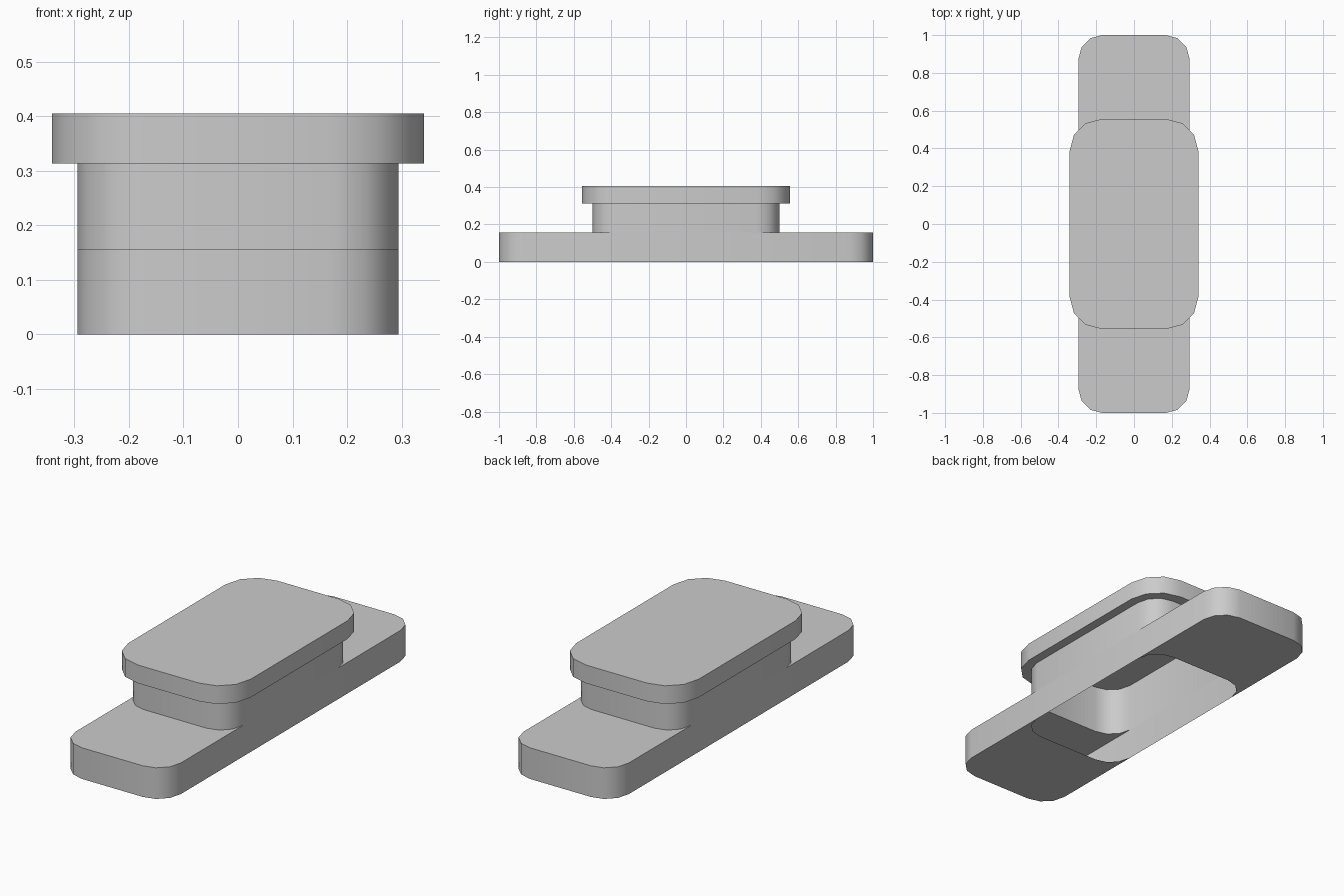
import bpy, bmesh, math

cube = bpy.data.objects.get("Cube")
if cube:
    bpy.data.objects.remove(cube)

grey = bpy.data.materials.new("plain_grey")
grey.use_nodes = True
colour = (0.6, 0.6, 0.6, 1)
grey.diffuse_color = colour
grey.node_tree.nodes["Principled BSDF"].inputs["Base Color"].default_value = colour

SEGMENTS = 3                      # facets in each rounded corner
HALF = 2 * (SEGMENTS + 1)         # outline points on one end
Z_BASE, Z_CAP, Z_TOP = 0.157, 0.313, 0.405


def outline(hx, hy, r):
    """Rounded rectangle, starting at the right side of the +y end."""
    pts = []
    corners = [(1, 1), (-1, 1), (-1, -1), (1, -1)]
    for i, (sx, sy) in enumerate(corners):
        for k in range(SEGMENTS + 1):
            a = math.pi / 2 * (i + k / SEGMENTS)
            pts.append((sx * (hx - r) + r * math.cos(a),
                        sy * (hy - r) + r * math.sin(a)))
    return pts


def ring(bm, pts, z):
    return [bm.verts.new((x, y, z)) for x, y in pts]


def bridge(bm, a, b):
    for i in range(len(a)):
        j = (i + 1) % len(a)
        bm.faces.new((a[i], a[j], b[j], b[i]))


def finish(bm, name):
    bmesh.ops.remove_doubles(bm, verts=bm.verts, dist=0.0001)
    bmesh.ops.recalc_face_normals(bm, faces=bm.faces)
    mesh = bpy.data.meshes.new(name)
    bm.to_mesh(mesh)
    bm.free()
    mesh.materials.append(grey)
    obj = bpy.data.objects.new(name, mesh)
    bpy.context.collection.objects.link(obj)
    bpy.ops.object.select_all(action='DESELECT')
    obj.select_set(True)
    bpy.context.view_layer.objects.active = obj
    bpy.ops.object.shade_smooth_by_angle(angle=math.radians(35))


slab = outline(0.294, 1.0, 0.125)
neck = outline(0.294, 0.5, 0.12)
lid = outline(0.341, 0.556, 0.17)

# Hollow base: outer wall, with end plates above and below that leave
# the neck opening clear through the middle
bm = bmesh.new()
low, high = ring(bm, slab, 0), ring(bm, slab, Z_BASE)
bridge(bm, low, high)
for rim, z in ((low, 0), (high, Z_BASE)):
    hole = ring(bm, neck, z)
    for start in (0, HALF):
        end = slice(start, start + HALF)
        bm.faces.new(rim[end] + hole[end][::-1])
finish(bm, "base")

# Open neck wall rising into the cap
bm = bmesh.new()
levels = [ring(bm, neck, z) for z in (Z_BASE, Z_CAP, Z_TOP - 0.001)]
for a, b in zip(levels, levels[1:]):
    bridge(bm, a, b)
finish(bm, "neck")

# Overhanging cap: underside rim, side wall and flat top
bm = bmesh.new()
inner, low, high = ring(bm, neck, Z_CAP), ring(bm, lid, Z_CAP), ring(bm, lid, Z_TOP)
bridge(bm, inner, low)
bridge(bm, low, high)
bm.faces.new(high)
finish(bm, "cap")
